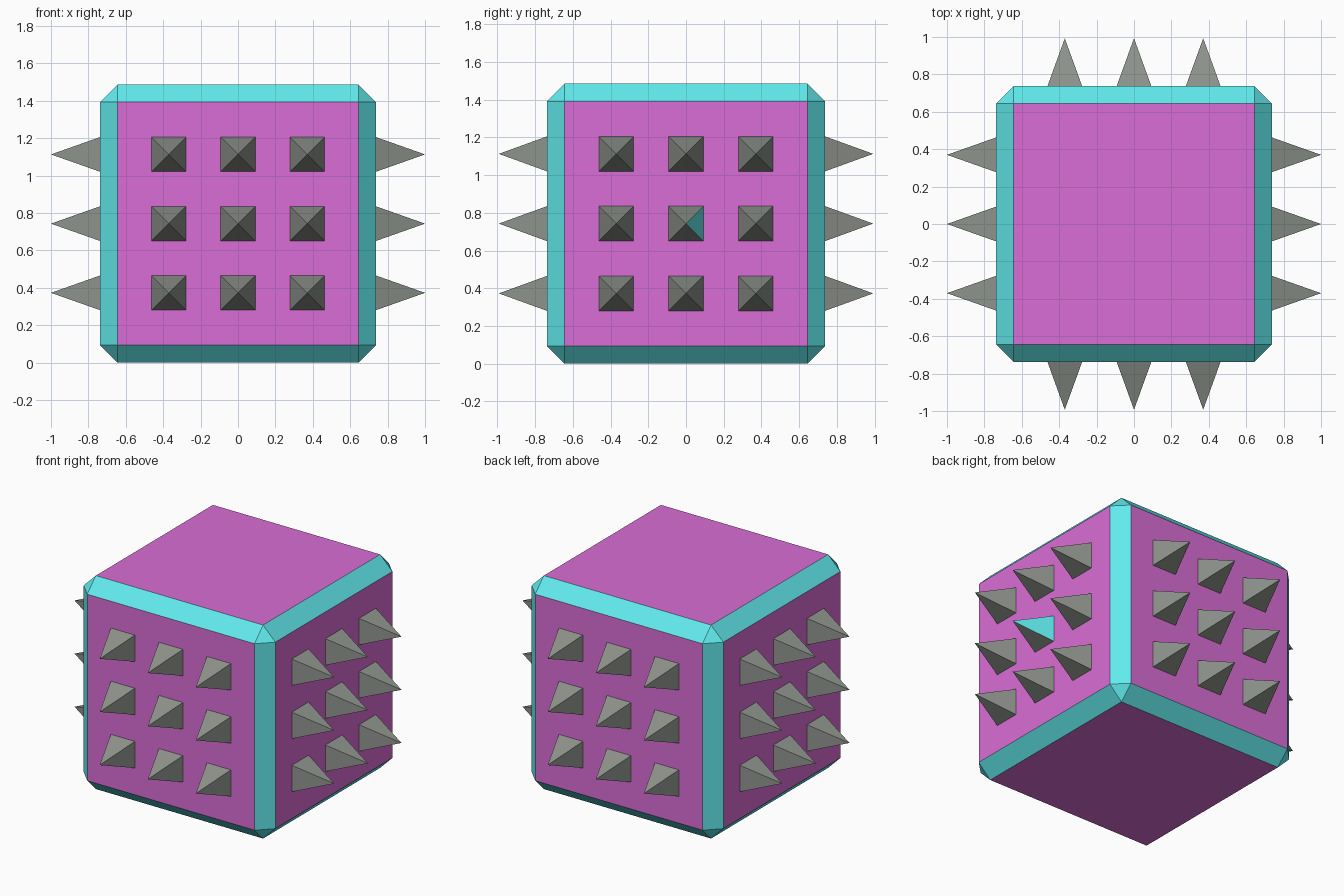
import bpy, bmesh
from math import pi
from mathutils import Matrix, Vector

if "Cube" in bpy.data.objects:
    bpy.data.objects.remove(bpy.data.objects["Cube"])

HALF, HALF_Z, BEVEL = 0.738, 0.743, 0.094
TIP_X, TIP_Y = 1.0, 0.993
STEP, BASE = 0.37, 0.0925


def material(name, rgb):
    m = bpy.data.materials.new(name)
    m.diffuse_color = (*rgb, 1)
    m.use_nodes = True
    m.node_tree.nodes["Principled BSDF"].inputs["Base Color"].default_value = m.diffuse_color
    return m


def make_object(name, bm, mats):
    mesh = bpy.data.meshes.new(name)
    bm.to_mesh(mesh)
    bm.free()
    for m in mats:
        mesh.materials.append(m)
    ob = bpy.data.objects.new(name, mesh)
    bpy.context.collection.objects.link(ob)
    return ob


magenta = material("magenta", (0.70, 0.155, 0.67))
cyan = material("cyan", (0.12, 0.83, 0.85))
iron = material("iron", (0.27, 0.29, 0.26))

# Block: magenta faces with cyan chamfered edges and corners
bm = bmesh.new()
bmesh.ops.create_cube(bm, size=2)
bmesh.ops.scale(bm, vec=(HALF, HALF, HALF_Z), verts=bm.verts)
bmesh.ops.translate(bm, vec=(0, 0, HALF_Z), verts=bm.verts)
bmesh.ops.bevel(bm, geom=bm.edges[:], offset=BEVEL, segments=1,
                profile=0.5, affect='EDGES')
bm.normal_update()
for f in bm.faces:
    f.material_index = 0 if max(abs(c) for c in f.normal) > 0.99 else 1
make_object("block", bm, [magenta, cyan])


# Spikes: a 3 x 3 grid of four-sided pyramids on each upright face
def spike_grid(name, turn, tip):
    bm = bmesh.new()
    rot = Matrix.Rotation(turn, 4, 'Z')
    for i in (-1, 0, 1):
        for j in (-1, 0, 1):
            y, z = i * STEP, HALF_Z + j * STEP
            ring = [bm.verts.new(rot @ Vector((HALF, y + a * BASE, z + b * BASE)))
                    for a, b in ((-1, -1), (1, -1), (1, 1), (-1, 1))]
            apex = bm.verts.new(rot @ Vector((tip, y, z)))
            for k in range(4):
                f = bm.faces.new((ring[k], ring[(k + 1) % 4], apex))
                # One cyan facet on the middle right-hand spike
                if turn == 0 and i == j == 0 and k == 1:
                    f.material_index = 1
    make_object(name, bm, [iron, cyan])


spike_grid("right_spikes", 0, TIP_X)
spike_grid("back_spikes", pi / 2, TIP_Y)
spike_grid("left_spikes", pi, TIP_X)
spike_grid("front_spikes", -pi / 2, TIP_Y)
